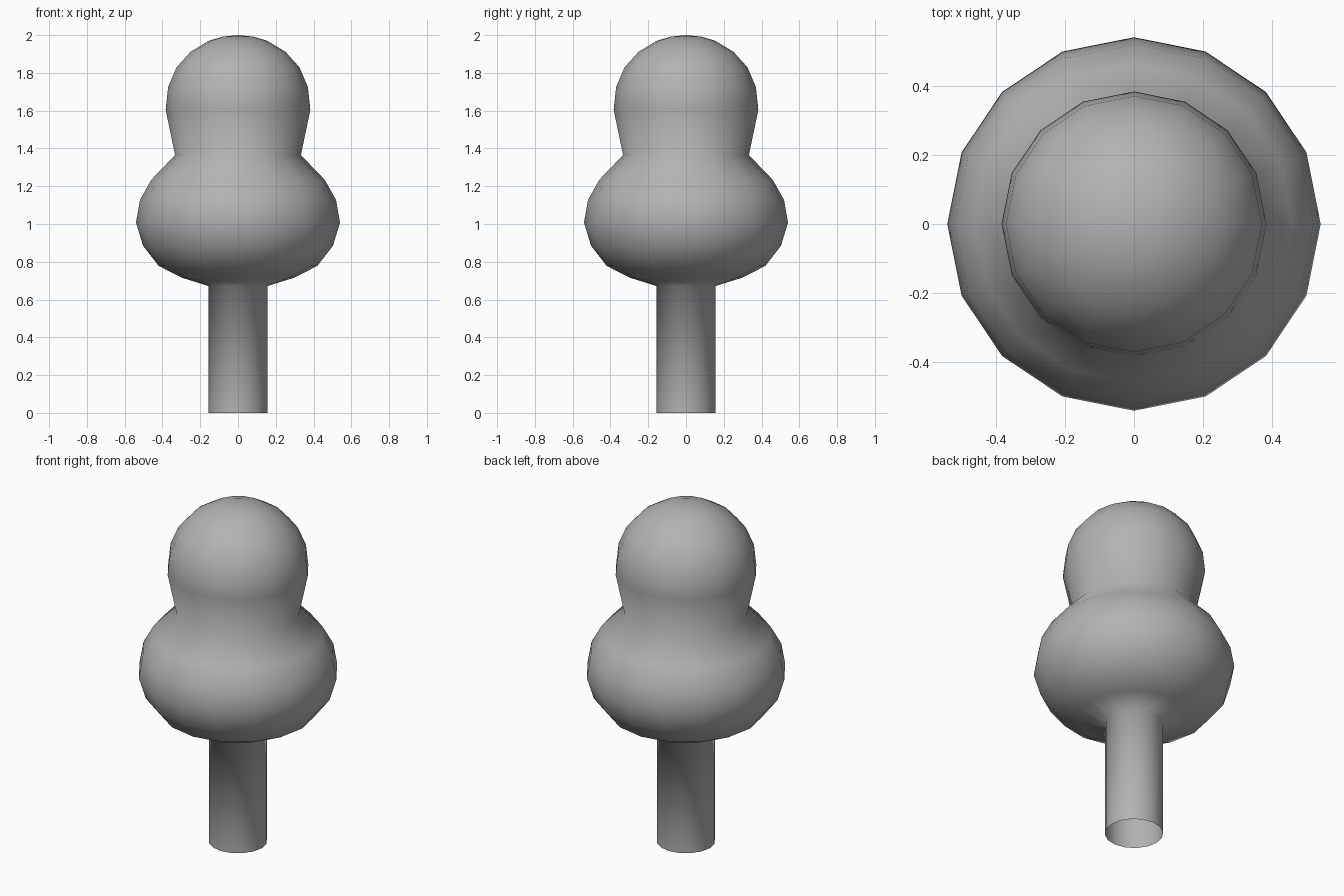
import bpy, bmesh
from math import cos, sin, tau

if "Cube" in bpy.data.objects:
    bpy.data.objects.remove(bpy.data.objects["Cube"])

SIDES = 16

# Half silhouette (radius, height): open trunk, wide lower crown, neck, round upper crown
PROFILE = [
    (0.157, 0.0), (0.157, 0.672),
    (0.295, 0.715), (0.42, 0.778), (0.503, 0.885), (0.54, 1.008),
    (0.519, 1.127), (0.46, 1.233), (0.333, 1.365),
    (0.383, 1.605), (0.370, 1.725), (0.325, 1.83),
    (0.25, 1.913), (0.155, 1.97), (0.08, 1.992),
]
TOP = 2.0


def lathe(name, profile, top):
    bm = bmesh.new()
    rings = [[bm.verts.new((r * cos(tau * i / SIDES), r * sin(tau * i / SIDES), z))
              for i in range(SIDES)] for r, z in profile]
    for low, high in zip(rings, rings[1:]):
        for i in range(SIDES):
            j = (i + 1) % SIDES
            bm.faces.new((low[i], low[j], high[j], high[i]))
    # Fan that closes the crown
    tip = bm.verts.new((0, 0, top))
    for i in range(SIDES):
        bm.faces.new((rings[-1][i], rings[-1][(i + 1) % SIDES], tip))
    for f in bm.faces:
        f.smooth = True
    mesh = bpy.data.meshes.new(name)
    bm.to_mesh(mesh)
    bm.free()
    obj = bpy.data.objects.new(name, mesh)
    bpy.context.collection.objects.link(obj)
    return obj


# Trunk and two-tier crown as one continuous smooth surface
tree = lathe("round_tree", PROFILE, TOP)

# Dark grey surface
grey = bpy.data.materials.new("dark_grey")
grey.diffuse_color = (0.45, 0.45, 0.45, 1)
grey.use_nodes = True
grey.node_tree.nodes["Principled BSDF"].inputs["Base Color"].default_value = grey.diffuse_color
tree.data.materials.append(grey)
